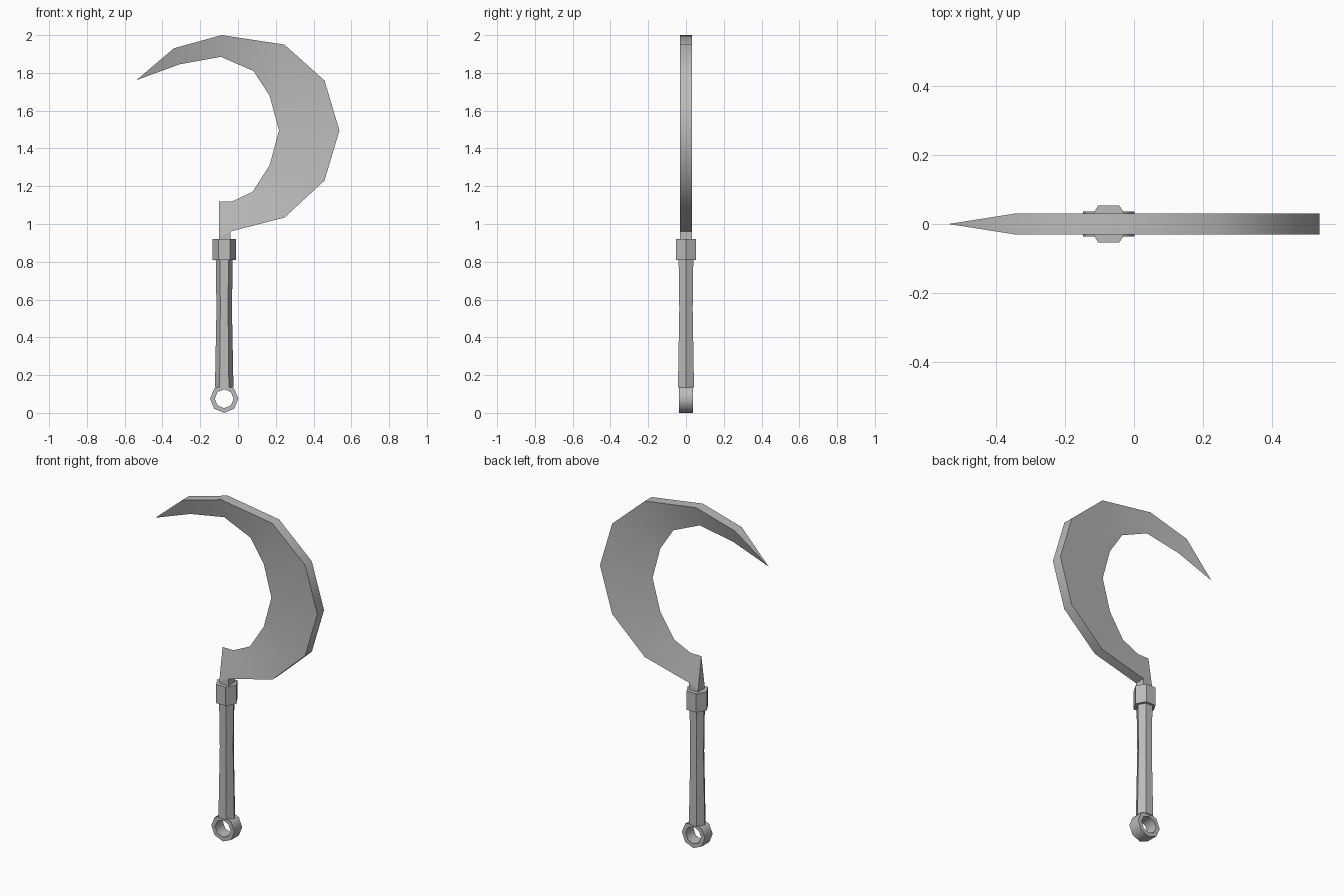
import bpy
import bmesh
from math import cos, sin, pi, radians

if "Cube" in bpy.data.objects:
    bpy.data.objects.remove(bpy.data.objects["Cube"])

AXIS_X = -0.073  # centre line of the grip

steel = bpy.data.materials.new("grey_steel")
steel.use_nodes = True
GREY = (0.5, 0.5, 0.5, 1)
steel.diffuse_color = GREY
steel.node_tree.nodes["Principled BSDF"].inputs["Base Color"].default_value = GREY


def finish(name, bm):
    bmesh.ops.recalc_face_normals(bm, faces=bm.faces)
    mesh = bpy.data.meshes.new(name)
    bm.to_mesh(mesh)
    bm.free()
    mesh.materials.append(steel)
    obj = bpy.data.objects.new(name, mesh)
    bpy.context.collection.objects.link(obj)
    bpy.ops.object.select_all(action='DESELECT')
    obj.select_set(True)
    bpy.context.view_layer.objects.active = obj
    bpy.ops.object.shade_smooth_by_angle(angle=radians(50))
    return obj


def bridge(bm, a, b):
    for i in range(len(a)):
        j = (i + 1) % len(a)
        bm.faces.new((a[i], a[j], b[j], b[i]))


def hex_column(name, rings):
    """Six-sided column through (radius, height) rings."""
    bm = bmesh.new()
    loops = [[bm.verts.new((AXIS_X + r * cos(k * pi / 3), r * sin(k * pi / 3), z))
              for k in range(6)] for r, z in rings]
    for a, b in zip(loops, loops[1:]):
        bridge(bm, a, b)
    bm.faces.new(loops[0])
    bm.faces.new(loops[-1])
    return finish(name, bm)


# Blade: thick outer spine, sharp inner cutting edge, both meeting at the tip
spine = [(-0.10, 0.93), (-0.04, 0.96), (0.246, 1.034), (0.458, 1.23), (0.537, 1.495),
         (0.458, 1.76), (0.245, 1.95), (-0.087, 2.0), (-0.34, 1.93)]
edge = [(-0.10, 1.12), (-0.03, 1.12), (0.077, 1.17), (0.167, 1.31), (0.217, 1.495),
        (0.167, 1.68), (0.082, 1.81), (-0.09, 1.885), (-0.31, 1.845)]
bm = bmesh.new()
sections = [[bm.verts.new((sx, -0.031, sz)), bm.verts.new((sx, 0.031, sz)),
             bm.verts.new((ex, 0, ez))] for (sx, sz), (ex, ez) in zip(spine, edge)]
for a, b in zip(sections, sections[1:]):
    bridge(bm, a, b)
bm.faces.new(sections[0])
tip = bm.verts.new((-0.537, 1.762, 0))
tip.co = (-0.537, 0, 1.762)
last = sections[-1]
for i in range(3):
    bm.faces.new((last[i], last[(i + 1) % 3], tip))
finish("blade", bm)

# Tang joining the blade to the collar
bm = bmesh.new()
bmesh.ops.create_cube(bm, size=1)
for v in bm.verts:
    top = 0.96 if v.co.x > 0 else 0.93
    v.co = (-0.07 + v.co.x * 0.06, v.co.y * 0.062, top if v.co.z > 0 else 0.9)
finish("tang", bm)

# Collar and waisted grip
hex_column("collar", [(0.062, 0.81), (0.062, 0.92)])
hex_column("grip", [(0.049, 0.135), (0.041, 0.55), (0.045, 0.82)])

# Pommel ring: eight-sided, open through the middle
bm = bmesh.new()
corners = [(r, y) for r, y in ((0.075, -0.036), (0.075, 0.036), (0.05, 0.036), (0.05, -0.036))]
profiles = [[bm.verts.new((AXIS_X + r * cos(k * pi / 4), y, 0.075 + r * sin(k * pi / 4)))
             for r, y in corners] for k in range(8)]
for k in range(8):
    bridge(bm, profiles[k], profiles[(k + 1) % 8])
finish("pommel_ring", bm)
